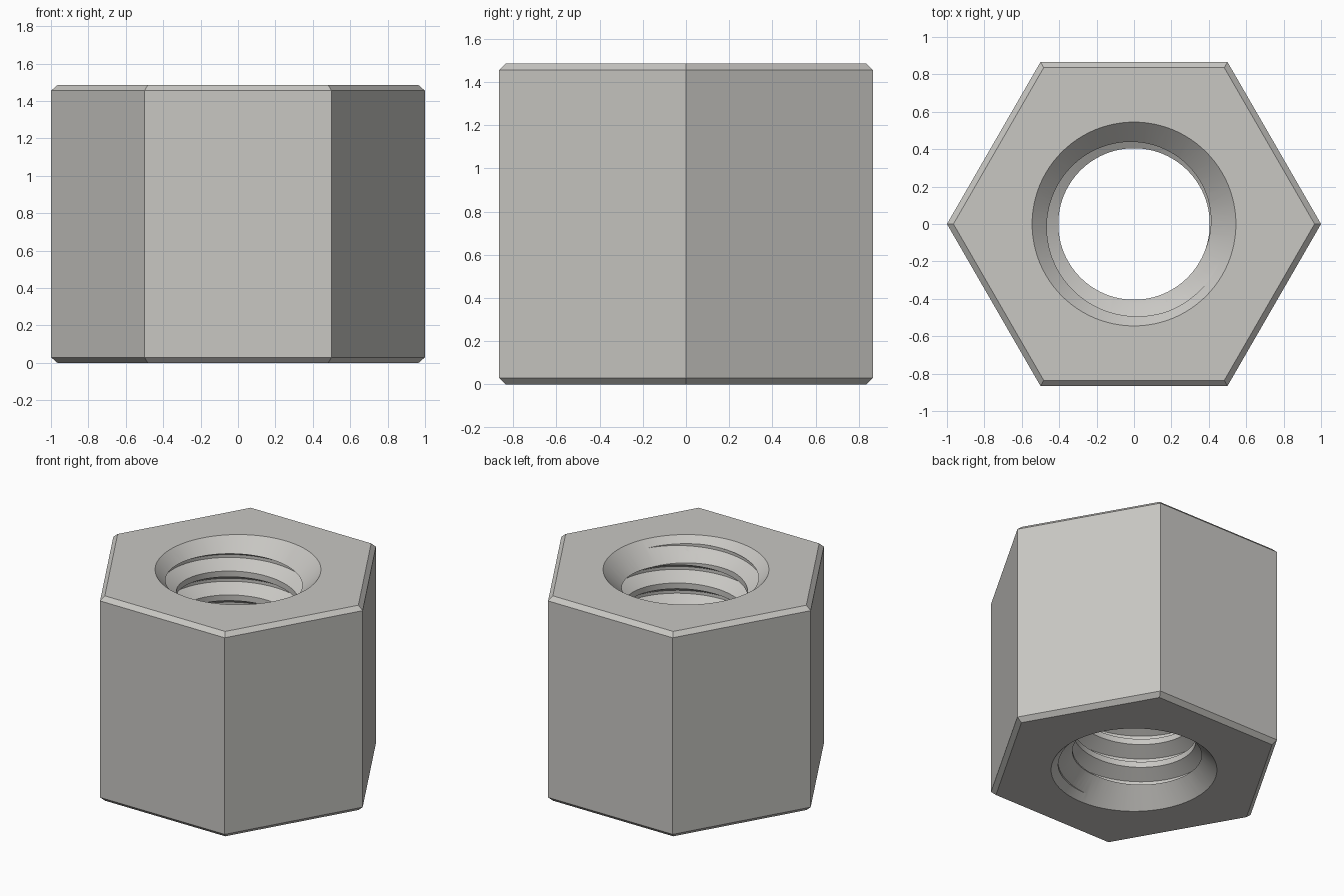
import bpy, bmesh, math

if "Cube" in bpy.data.objects:
    bpy.data.objects.remove(bpy.data.objects["Cube"], do_unlink=True)

HEIGHT, CHAMFER = 1.485, 0.03
MINOR, MAJOR, RIM = 0.405, 0.5, 0.545
PITCH, SEGMENTS = 0.173, 96

steel = bpy.data.materials.new("Warm grey steel")
colour = (0.58, 0.57, 0.545, 1)
steel.use_nodes = True
steel.diffuse_color = colour
steel.node_tree.nodes["Principled BSDF"].inputs["Base Color"].default_value = colour


def make_object(name, bm):
    bmesh.ops.recalc_face_normals(bm, faces=bm.faces)
    mesh = bpy.data.meshes.new(name)
    bm.to_mesh(mesh)
    bm.free()
    mesh.materials.append(steel)
    obj = bpy.data.objects.new(name, mesh)
    bpy.context.collection.objects.link(obj)
    return obj


def hex_body():
    """Six-sided prism with chamfered top and bottom edges."""
    bm = bmesh.new()
    inner = 1 - CHAMFER / math.cos(math.pi / 6)
    levels = [(0, inner), (CHAMFER, 1), (HEIGHT - CHAMFER, 1), (HEIGHT, inner)]
    rings = [[bm.verts.new((r * math.cos(i * math.pi / 3), r * math.sin(i * math.pi / 3), z))
              for i in range(6)] for z, r in levels]
    for low, high in zip(rings, rings[1:]):
        for i in range(6):
            j = (i + 1) % 6
            bm.faces.new((low[i], low[j], high[j], high[i]))
    bm.faces.new(rings[0])
    bm.faces.new(rings[-1])
    return make_object("hex_nut", bm)


def threaded_rod():
    """Right-handed helical solid that cuts the thread."""
    bm = bmesh.new()
    flank = (MAJOR - MINOR) * math.tan(math.pi / 6)
    root = PITCH / 8
    profile = [(MINOR, -root - flank), (MAJOR, -root), (MAJOR, 0), (MINOR, flank)]
    start, turns = 1.30 - 9 * PITCH, 12
    rows = [(r, start + t * PITCH + z) for t in range(turns) for r, z in profile]
    n = len(profile)
    grid = []
    for i in range(SEGMENTS):
        a = 2 * math.pi * i / SEGMENTS
        lift = PITCH * i / SEGMENTS
        grid.append([bm.verts.new((r * math.cos(a), r * math.sin(a), z + lift)) for r, z in rows])
    # the end of each turn joins the start of the next one
    top = rows[-1][1] + PITCH
    last = [*grid[0][n:]]
    last += [bm.verts.new((r, 0, z + turns * PITCH)) for r, z in rows[:n]]
    grid.append(last)
    for a, b in zip(grid, grid[1:]):
        for k in range(len(rows) - 1):
            bm.faces.new((a[k], b[k], b[k + 1], a[k + 1]))
    # close both ends with a fan around the axis
    low_loop = [c[0] for c in grid] + grid[0][n - 1:0:-1]
    high_loop = [c[-1] for c in grid] + last[-2:-n - 1:-1]
    for loop, z in ((low_loop, rows[0][1] + PITCH / 2), (high_loop, top - PITCH / 2)):
        hub = bm.verts.new((0, 0, z))
        for p, q in zip(loop, loop[1:] + loop[:1]):
            bm.faces.new((hub, p, q))
    return make_object("thread_cutter", bm)


def countersink(name, top):
    """Forty-five degree cone that opens the mouth of the hole."""
    bm = bmesh.new()
    wide, narrow = RIM + 0.05, MINOR - 0.01
    depth = wide - narrow
    bmesh.ops.create_cone(bm, cap_ends=True, segments=SEGMENTS, depth=depth,
                          radius1=narrow if top else wide, radius2=wide if top else narrow)
    offset = 0.05 - depth / 2
    bmesh.ops.translate(bm, verts=bm.verts, vec=(0, 0, HEIGHT + offset if top else -offset))
    return make_object(name, bm)


nut = hex_body()
cutters = [threaded_rod(), countersink("top_countersink", True),
           countersink("bottom_countersink", False)]

bpy.ops.object.select_all(action="DESELECT")
nut.select_set(True)
bpy.context.view_layer.objects.active = nut
for cutter in cutters:
    mod = nut.modifiers.new(cutter.name, "BOOLEAN")
    mod.operation, mod.solver, mod.object = "DIFFERENCE", "EXACT", cutter
    bpy.ops.object.modifier_apply(modifier=mod.name)
    bpy.data.objects.remove(cutter, do_unlink=True)

# smooth hole walls, crisp hexagon and thread edges
bpy.ops.object.shade_smooth_by_angle(angle=math.radians(25))
